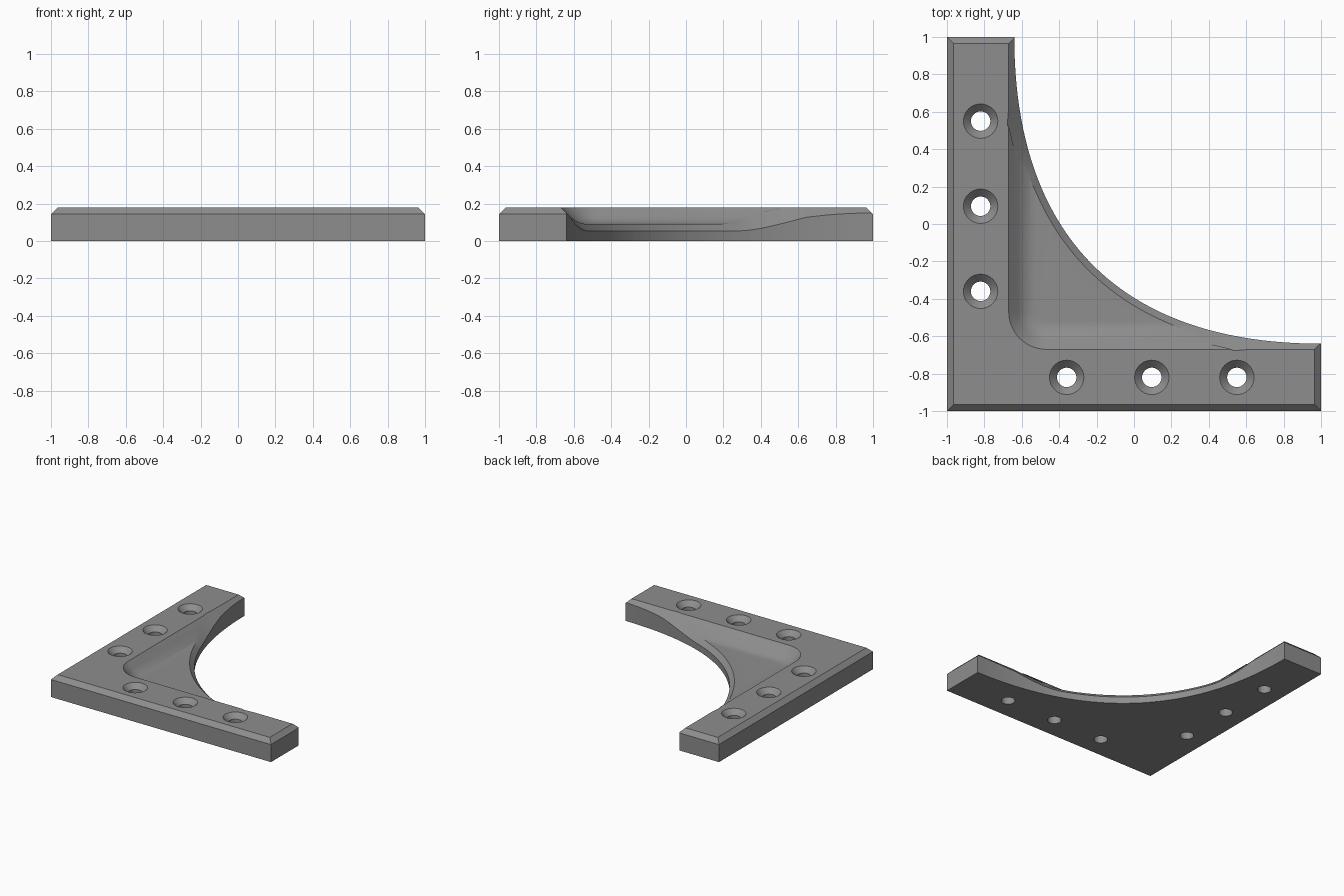
import bpy, bmesh, math
from mathutils import Vector

if "Cube" in bpy.data.objects:
    bpy.data.objects.remove(bpy.data.objects["Cube"])

H, FLOOR, CH = 0.18, 0.09, 0.036     # plate height, pocket floor, chamfer
EDGE, INNER, CORNER = -0.67, -0.64, 0.2
N = 48

gray = bpy.data.materials.new("gray")
gray.diffuse_color = (0.27, 0.27, 0.27, 1)
gray.use_nodes = True
gray.node_tree.nodes["Principled BSDF"].inputs["Base Color"].default_value = gray.diffuse_color


def loft(name, loops):
    """Closed solid from stacked loops of equal length."""
    bm = bmesh.new()
    rings = [[bm.verts.new(p) for p in loop] for loop in loops]
    n = len(rings[0])
    for a, b in zip(rings, rings[1:]):
        for i in range(n):
            j = (i + 1) % n
            bm.faces.new((a[i], a[j], b[j], b[i]))
    bm.faces.new(rings[0][::-1])
    bm.faces.new(rings[-1])
    bmesh.ops.recalc_face_normals(bm, faces=bm.faces)
    me = bpy.data.meshes.new(name)
    bm.to_mesh(me)
    bm.free()
    ob = bpy.data.objects.new(name, me)
    bpy.context.collection.objects.link(ob)
    me.materials.append(gray)
    return ob


def cut(body, cutter):
    m = body.modifiers.new(cutter.name, 'BOOLEAN')
    m.operation, m.solver, m.object = 'DIFFERENCE', 'EXACT', cutter
    bpy.context.view_layer.objects.active = body
    bpy.ops.object.modifier_apply(modifier=m.name)
    bpy.data.objects.remove(cutter)


# Inner sweep of the bracket, from one arm end to the other
P = [Vector(p) for p in ((INNER, 1), (INNER, -0.066), (-0.066, INNER), (1, INNER))]


def bez(t):
    s = 1 - t
    return P[0]*s**3 + P[1]*3*s*s*t + P[2]*3*s*t*t + P[3]*t**3


curve = [bez(i / N) for i in range(N + 1)]
outline = [Vector((1, -1)), Vector((-1, -1)), Vector((-1, 1))] + curve

# Plate with chamfered outer edges
lim = 1 - CH
clamp = lambda v: max(-lim, min(lim, v))
bracket = loft("corner_bracket", [
    [(p.x, p.y, 0) for p in outline],
    [(p.x, p.y, H - CH) for p in outline],
    [(clamp(p.x), clamp(p.y), H) for p in outline]])

# Sunken web: 45 degree slope with a fillet down to the floor
T = 0.06
R = T / math.tan(math.radians(22.5))
profile = [(-0.05, H + 0.05)]
for i in range(9):
    a = math.radians(45 * (1 - i / 8))
    profile.append((0.09 + T - R * math.sin(a), FLOOR + R * (1 - math.cos(a))))


def pocket_loop(d, z):
    c, r = EDGE + CORNER, CORNER - d
    pts = [(1.2, 1.2, z), (EDGE + d, 1.2, z)]
    for i in range(13):
        a = math.pi + i / 12 * math.pi / 2
        pts.append((c + r * math.cos(a), c + r * math.sin(a), z))
    return pts + [(1.2, EDGE + d, z)]


cut(bracket, loft("web_cutter", [pocket_loop(d, z) for d, z in profile]))


def height(p):
    d = min(p.x, p.y) - EDGE
    for (d0, z0), (d1, z1) in zip(profile, profile[1:]):
        if d <= d1:
            return z0 + (z1 - z0) * (d - d0) / (d1 - d0)
    return FLOOR


# Chamfer along the rim of the web, fading out towards the arms
sections = []
for i in range(N + 1):
    t = i / N
    p, h = bez(t), height(bez(t))
    if h > 0.135:
        continue
    g = bez(t + 0.001) - bez(t - 0.001)
    out = Vector((-g.y, g.x)).normalized()
    f = max(0, min(1, (h - 0.092) / 0.04))
    e = h - CH * (1 - f) + 0.006 * f
    a, b = p + out * 0.05, p - out * 0.08
    sections.append([(a.x, a.y, e - 0.05), (b.x, b.y, e + 0.08), (a.x, a.y, e + 0.08)])
cut(bracket, loft("rim_cutter", sections))

# Countersunk screw holes, three on each arm
for s in (0.55, 0.095, -0.36):
    for x, y in ((-0.82, s), (s, -0.82)):
        rings = [(0.052, -0.1), (0.052, H - 0.04), (0.092, H), (0.092, H + 0.1)]
        cut(bracket, loft("hole_cutter", [
            [(x + r * math.cos(k * math.pi / 16), y + r * math.sin(k * math.pi / 16), z)
             for k in range(32)] for r, z in rings]))

bracket.select_set(True)
bpy.context.view_layer.objects.active = bracket
bpy.ops.object.shade_smooth_by_angle(angle=math.radians(30))
